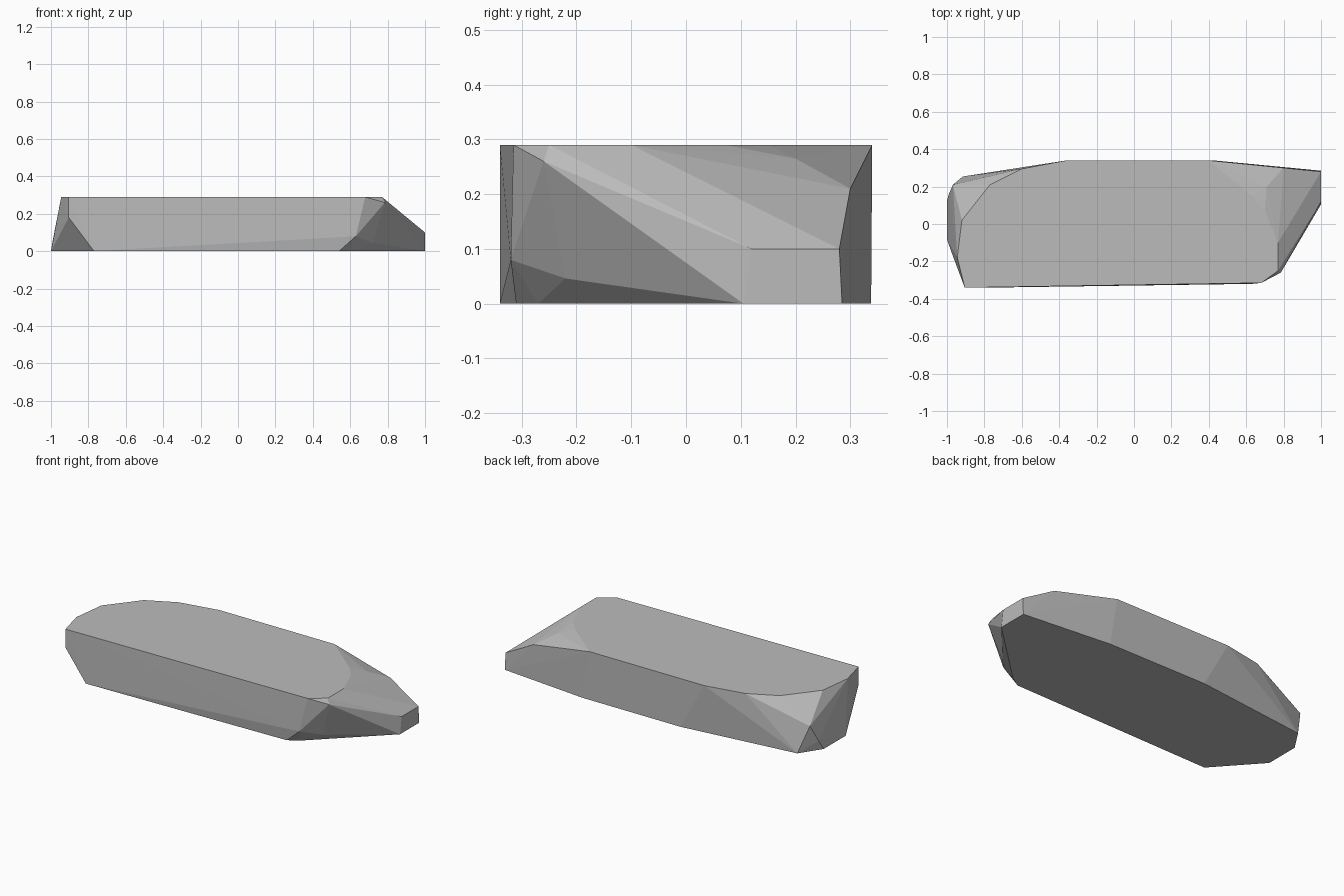
import bpy, bmesh

if "Cube" in bpy.data.objects:
    bpy.data.objects.remove(bpy.data.objects["Cube"])

# Corner points of the faceted stone, grouped by region
H = 0.29
top = [(-.945, -.18), (-.905, -.34), (.68, -.315), (.77, -.25), (.77, -.10), (.70, .07),
       (.63, .15), (.40, .34), (-.36, .34), (-.60, .295), (-.77, .21), (-.92, .02)]
base = [(1, .105), (1, .285), (.447, .338), (-.20, .338), (-.915, .254), (-1, .125),
        (-1, -.083), (-.77, -.34), (.54, -.31), (.605, -.27)]
tip = [(1, .12, .10), (1, .28, .10), (.80, .30, .21), (.71, .20, .265)]
front_corner = [(.785, -.26, .26), (.72, -.22, .046), (.63, -.32, .08)]
left_end = [(-.905, -.34, .18), (-.965, -.18, .12), (-.985, -.11, .035),
            (-.968, .21, .16), (-.99, .16, .06)]

points = [(x, y, H) for x, y in top] + [(x, y, 0) for x, y in base]
points += tip + front_corner + left_end

# Stone slab: convex hull of the corners
bm = bmesh.new()
for p in points:
    bm.verts.new(p)
bmesh.ops.convex_hull(bm, input=bm.verts[:])
bmesh.ops.delete(bm, geom=[v for v in bm.verts if not v.link_faces], context='VERTS')
bmesh.ops.dissolve_limit(bm, angle_limit=0.01, verts=bm.verts[:], edges=bm.edges[:])
bmesh.ops.recalc_face_normals(bm, faces=bm.faces[:])
mesh = bpy.data.meshes.new("stone_slab")
bm.to_mesh(mesh)
bm.free()

mat = bpy.data.materials.new("stone grey")
mat.diffuse_color = (0.5, 0.5, 0.5, 1)
mat.use_nodes = True
mat.node_tree.nodes["Principled BSDF"].inputs["Base Color"].default_value = mat.diffuse_color
mesh.materials.append(mat)
obj = bpy.data.objects.new("stone_slab", mesh)
bpy.context.collection.objects.link(obj)
